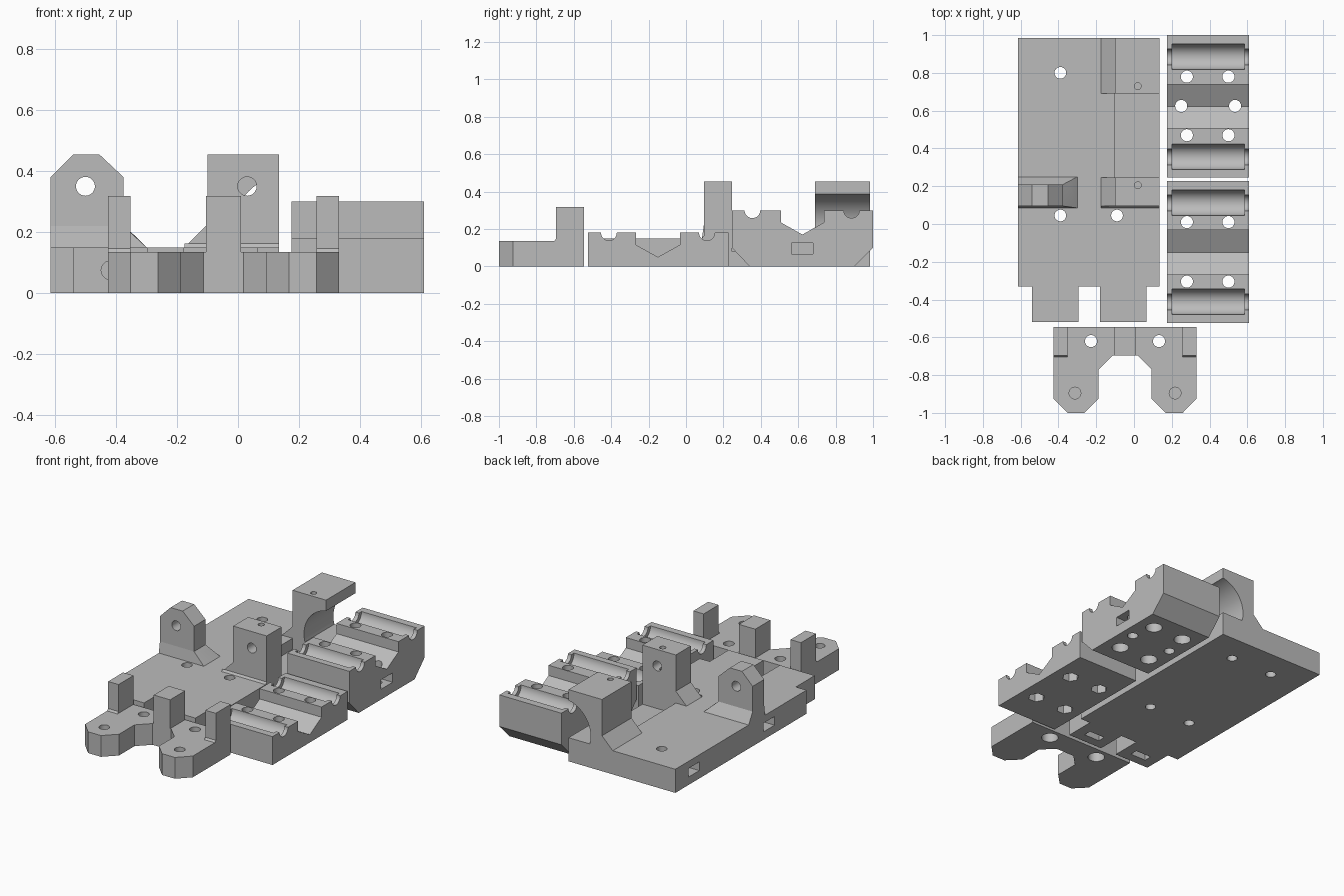
import bpy, bmesh, math
from mathutils import Vector

old = bpy.data.objects.get("Cube")
if old:
    bpy.data.objects.remove(old, do_unlink=True)

GREY = (0.5, 0.5, 0.5, 1)
grey = bpy.data.materials.new("printed_grey")
grey.use_nodes = True
grey.diffuse_color = GREY
grey.node_tree.nodes["Principled BSDF"].inputs["Base Color"].default_value = GREY


def make(name, bm):
    bmesh.ops.recalc_face_normals(bm, faces=bm.faces[:])
    mesh = bpy.data.meshes.new(name)
    bm.to_mesh(mesh)
    bm.free()
    mesh.materials.append(grey)
    obj = bpy.data.objects.new(name, mesh)
    bpy.context.collection.objects.link(obj)
    return obj


def prism(name, pts, axis, lo, hi):
    """Extrude a 2D outline along an axis; points list the other two axes in order."""
    i = "xyz".index(axis)
    bm = bmesh.new()
    verts = []
    for a, b in pts:
        co = [a, b]
        co.insert(i, lo)
        verts.append(bm.verts.new(co))
    face = bm.faces.new(verts)
    new = bmesh.ops.extrude_face_region(bm, geom=[face])["geom"]
    step = Vector((0, 0, 0))
    step[i] = hi - lo
    bmesh.ops.translate(bm, vec=step, verts=[v for v in new if isinstance(v, bmesh.types.BMVert)])
    return make(name, bm)


def box(name, x, y, z):
    return prism(name, [(x[0], y[0]), (x[1], y[0]), (x[1], y[1]), (x[0], y[1])], "z", *z)


def rod(a, b, r, axis, lo, hi, sides=32):
    ring = [2 * math.pi * k / sides for k in range(sides)]
    return prism("cutter", [(a + r * math.cos(t), b + r * math.sin(t)) for t in ring], axis, lo, hi)


def hull(name, pts):
    bm = bmesh.new()
    for p in pts:
        bm.verts.new(p)
    bmesh.ops.convex_hull(bm, input=bm.verts[:])
    return make(name, bm)


def cut(obj, cutters):
    for c in cutters:
        mod = obj.modifiers.new("cut", "BOOLEAN")
        mod.operation, mod.solver, mod.object = "DIFFERENCE", "EXACT", c
    deps = bpy.context.evaluated_depsgraph_get()
    mesh = bpy.data.meshes.new_from_object(obj.evaluated_get(deps))
    obj.modifiers.clear()
    obj.data = mesh
    for c in cutters:
        bpy.data.objects.remove(c, do_unlink=True)
    bpy.ops.object.select_all(action="DESELECT")
    obj.select_set(True)
    bpy.context.view_layer.objects.active = obj
    bpy.ops.object.shade_smooth_by_angle(angle=math.radians(30))


# Base plate with two front tabs
DECK = 0.15
L, R = -0.615, 0.135
plate = prism("base_plate", [
    (L, 0.985), (L, -0.33), (-0.54, -0.33), (-0.54, -0.52), (-0.295, -0.52), (-0.295, -0.33),
    (-0.18, -0.33), (-0.18, -0.52), (0.065, -0.52), (0.065, -0.33), (R, -0.33), (R, 0.985)],
    "z", 0, DECK)
cuts = [box("cutter", (-0.10, 1), (0.245, 0.69), (0.08, 1))]
for y in (0.8, 0.045):
    cuts += [rod(x, y, 0.031, "z", -1, 1) for x in (-0.39, -0.09)]
    cuts.append(box("cutter", (-1, -0.335), (y - 0.055, y + 0.055), (0.05, 0.105)))
for x in (-0.4175, -0.0575):
    cuts.append(rod(x, 0.075, 0.031, "y", -1, -0.35))
    cuts.append(box("cutter", (x - 0.055, x + 0.055), (-0.46, -0.41), (-1, 0.12)))
cut(plate, cuts)

# Chamfered tower with its sloped foot
TOP = 0.455
tower = prism("chamfered_tower", [
    (L, DECK), (-0.375, DECK), (-0.375, 0.38), (-0.455, TOP), (-0.54, TOP), (L, 0.38)],
    "y", 0.095, 0.21)
cut(tower, [rod(-0.5, 0.35, 0.031, "y", -1, 1)])
foot = [(x, y, DECK) for x in (L, -0.30) for y in (0.085, 0.25)]
foot += [(x, y, 0.22) for x in (L, -0.375) for y in (0.095, 0.21)]
foot += [(x, 0.21, 0.19) for x in (L, -0.34)]
foot += [(x, 0.095, 0.163) for x in (L, -0.313)]
tower_foot = hull("chamfered_tower_foot", foot)
cut(tower_foot, [rod(-0.39, 0.045, 0.031, "z", -1, 0.16)])

# Square tower with side gusset and front toe
square = prism("square_tower", [
    (-0.175, DECK), (R, DECK), (R, TOP), (-0.10, TOP), (-0.10, 0.225)], "y", 0.095, 0.245)
cut(square, [rod(0.03, 0.35, 0.031, "y", -1, 1), rod(0.02, 0.205, 0.018, "z", 0.25, 1)])
prism("square_tower_toe", [(0.085, DECK), (0.095, DECK), (0.095, 0.163)], "x", -0.175, R)

# Rear tower hollowed by a round clearance
rear = prism("rear_tower", [
    (-0.175, DECK), (R, DECK), (R, TOP), (-0.10, TOP), (-0.10, 0.225)], "y", 0.69, 0.985)
cut(rear, [rod(0.17, 0.20, 0.19, "y", 0, 2, 64), rod(0.02, 0.73, 0.018, "z", 0.41, 1)])


# Bearing blocks: V groove in the middle, two rod cradles each
X0, X1 = 0.175, 0.61


def bearing(name, profile, top, cradles, bolt_rows, sides, extra):
    block = prism(name, profile, "x", X0, X1)
    cuts = list(extra)
    for y in cradles:
        cuts.append(rod(y, top, 0.042, "x", 0, 1))
        cuts.append(rod(y, top, 0.0675, "x", 0.2, 0.585, 48))
    for y in bolt_rows:
        for x in (0.28, 0.5):
            cuts.append(rod(x, y, 0.032, "z", -1, 1))
            cuts.append(rod(x, y, 0.05, "z", -1, 0.06, sides))
    cut(block, cuts)


mid = [rod(x, 0.625, 0.032, "z", -1, 1) for x in (0.25, 0.535)]
mid += [box("cutter", (a, b), (0.565, 0.68), (0.065, 0.125)) for a, b in ((0, 0.30), (0.485, 1))]
bearing("rear_bearing_block", [
    (0.34, 0), (0.9, 0), (1.0, 0.1), (1.0, 0.3), (0.738, 0.3), (0.738, 0.235),
    (0.622, 0.17), (0.507, 0.235), (0.507, 0.3), (0.245, 0.3), (0.245, 0.1)],
    0.3, (0.355, 0.885), (0.47, 0.78), 32, mid)
bearing("front_bearing_block", [
    (-0.525, 0), (0.228, 0), (0.228, 0.18), (-0.033, 0.18), (-0.033, 0.115),
    (-0.15, 0.05), (-0.268, 0.115), (-0.268, 0.18), (-0.525, 0.18)],
    0.18, (-0.412, 0.112), (-0.305, 0.01), 6, [])

# Forked clamp with three upright posts
half = [(0, -0.695), (0.065, -0.695), (0.14, -0.77), (0.14, -0.925), (0.215, -1.0),
        (0.305, -1.0), (0.378, -0.925), (0.378, -0.545)]
CX = -0.0475
outline = [(CX + x, y) for x, y in half] + [(CX - x, y) for x, y in reversed(half[1:])]
clamp = prism("forked_clamp", outline, "z", 0, 0.135)
cuts = []
for s in (-1, 1):
    cuts.append(rod(CX + s * 0.18, -0.62, 0.032, "z", -1, 1))
    cuts.append(rod(CX + s * 0.18, -0.62, 0.05, "z", -1, 0.06))
    cuts.append(rod(CX + s * 0.265, -0.895, 0.031, "z", 0.03, 1))
cut(clamp, cuts)
for name, a, b in (("right", -0.378, -0.305), ("middle", -0.0575, 0.0575), ("left", 0.305, 0.378)):
    box(name + "_post", (CX + a, CX + b), (-0.695, -0.545), (0.135, 0.318))
    if name != "middle":
        prism(name + "_post_toe", [(-0.705, 0.135), (-0.695, 0.135), (-0.695, 0.147)],
              "x", CX + a, CX + b)
